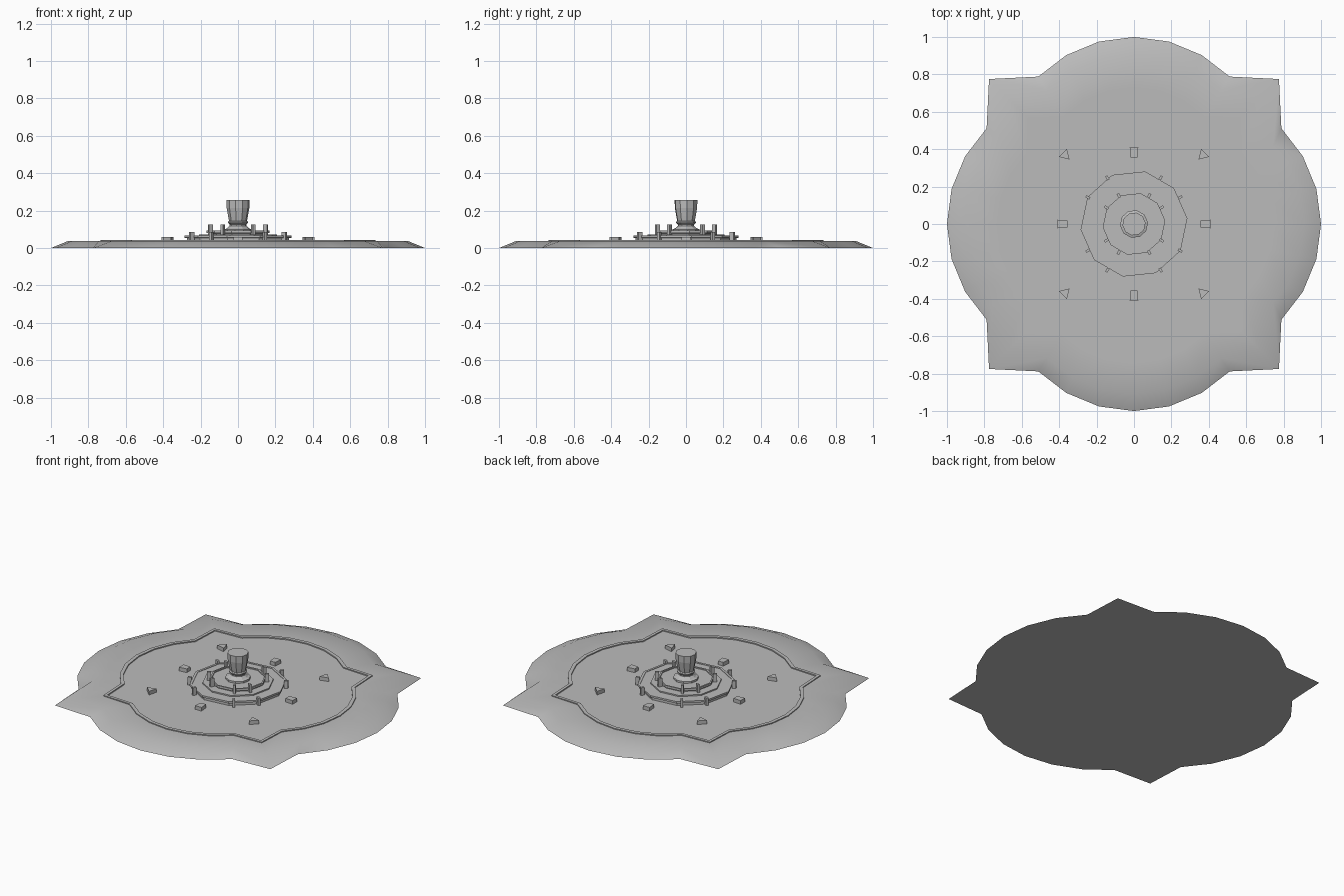
import bpy, bmesh, math
from mathutils import Vector, Matrix

cube = bpy.data.objects.get("Cube")
if cube:
    bpy.data.objects.remove(cube, do_unlink=True)

stone = bpy.data.materials.new("grey stone")
stone.use_nodes = True
stone.diffuse_color = (0.5, 0.5, 0.5, 1)
stone.node_tree.nodes["Principled BSDF"].inputs["Base Color"].default_value = (0.5, 0.5, 0.5, 1)


def finish(name, bm, smooth=False):
    bmesh.ops.recalc_face_normals(bm, faces=bm.faces)
    mesh = bpy.data.meshes.new(name)
    bm.to_mesh(mesh)
    bm.free()
    mesh.materials.append(stone)
    ob = bpy.data.objects.new(name, mesh)
    bpy.context.collection.objects.link(ob)
    if smooth:
        bpy.ops.object.select_all(action='DESELECT')
        ob.select_set(True)
        bpy.context.view_layer.objects.active = ob
        bpy.ops.object.shade_smooth_by_angle(angle=math.radians(35))
    return ob


def lathe(name, profile, sides=10, phase=6):
    """Closed many-sided solid from (radius, height) pairs, bottom to top."""
    bm = bmesh.new()
    rings = []
    for r, z in profile:
        angles = [math.radians(phase + 360 * i / sides) for i in range(sides)]
        rings.append([bm.verts.new((r * math.cos(a), r * math.sin(a), z)) for a in angles])
    for a, b in zip(rings, rings[1:]):
        for i in range(sides):
            j = (i + 1) % sides
            bm.faces.new((a[i], a[j], b[j], b[i]))
    bm.faces.new(rings[0][::-1])
    bm.faces.new(rings[-1])
    return finish(name, bm)


def prism(name, outline, z0, z1, place):
    bm = bmesh.new()
    base = bm.faces.new([bm.verts.new((x, y, z0)) for x, y in outline])
    top = bmesh.ops.extrude_face_region(bm, geom=[base])["geom"]
    bmesh.ops.translate(bm, vec=(0, 0, z1 - z0),
                        verts=[v for v in top if isinstance(v, bmesh.types.BMVert)])
    bm.transform(place)
    return finish(name, bm)


def spot(angle, radius):
    return Matrix.Rotation(math.radians(angle), 4, 'Z') @ Matrix.Translation((radius, 0, 0))


# Four-lobed outline with pointed corners: foot points and matching shoulder points
foot, shoulder, is_corner = [], [], []
for q in range(4):
    turn = Matrix.Rotation(q * math.pi / 2, 3, 'Z')
    for k in range(8):
        if k < 7:
            a = math.radians(15 * k - 45)
            p = turn @ Vector((0.276 + 0.724 * math.cos(a), 0.724 * math.sin(a), 0))
        else:
            p = turn @ Vector((0.775, 0.775, 0))
        s = p * (0.87 if k == 7 else 0.91)
        # steep flanks beside three of the corners
        if k in (0, 6) and abs(p.x) > abs(p.y) and not (p.x < 0 < p.y):
            s = Vector((math.copysign(0.745, p.x), math.copysign(0.42, p.y), 0))
        foot.append(p)
        shoulder.append(s)
        is_corner.append(k == 7)


# Plinth: sloped edge, flat border, thin raised kerb and inner floor
bm = bmesh.new()
layers = [(foot, 1, 0), (shoulder, 1, 0.037), (foot, 0.735, 0.037),
          (foot, 0.735, 0.043), (foot, 0.712, 0.043), (foot, 0.712, 0.036)]
rings = [[bm.verts.new((p.x * s, p.y * s, z)) for p in pts] for pts, s, z in layers]
n = len(foot)
for a, b in zip(rings, rings[1:]):
    for i in range(n):
        j = (i + 1) % n
        if is_corner[i]:
            bm.faces.new((a[i], a[j], b[j]))
            bm.faces.new((a[i], b[j], b[i]))
        elif is_corner[j]:
            bm.faces.new((a[i], a[j], b[i]))
            bm.faces.new((a[j], b[j], b[i]))
        else:
            bm.faces.new((a[i], a[j], b[j], b[i]))
bm.faces.new(rings[0][::-1])
bm.faces.new(rings[-1])
finish("plinth", bm, smooth=True)

# Tiers
lathe("lower_tier", [(0.275, 0.03), (0.275, 0.053), (0.287, 0.055), (0.287, 0.067),
                     (0.272, 0.067), (0.272, 0.064)])
lathe("upper_tier_step", [(0.21, 0.06), (0.21, 0.072)])
lathe("upper_tier", [(0.155, 0.065), (0.155, 0.078), (0.168, 0.081), (0.168, 0.095),
                     (0.158, 0.095), (0.158, 0.088)])

# Central pedestal and vase-shaped top
lathe("pedestal", [(0.075, 0.085), (0.075, 0.1), (0.06, 0.105), (0.045, 0.118),
                   (0.045, 0.126), (0.054, 0.134), (0.054, 0.14), (0.047, 0.146)])
lathe("vase", [(0.047, 0.14), (0.053, 0.17), (0.061, 0.215), (0.062, 0.257)])

# Small posts around both tiers
post = [(-0.012, -0.007), (0.012, -0.007), (0.012, 0.007), (-0.012, 0.007)]
for side in (0, 180):
    for angle in (-60, -30, 30, 60):
        prism("lower_post", post, 0.036, 0.086, spot(side + angle, 0.285))
        prism("upper_post", post, 0.066, 0.125, spot(side + angle * 1.03, 0.172))

# Loose blocks on the floor: tapered on the axes, triangular on the diagonals
block = [(-0.026, -0.018), (0.026, -0.023), (0.026, 0.023), (-0.026, 0.018)]
wedge = [(-0.032, 0), (0.018, -0.03), (0.018, 0.03)]
for i in range(4):
    prism("axis_block", block, 0.034, 0.06, spot(90 * i, 0.382))
    prism("corner_block", wedge, 0.034, 0.06, spot(90 * i + 45, 0.52))
